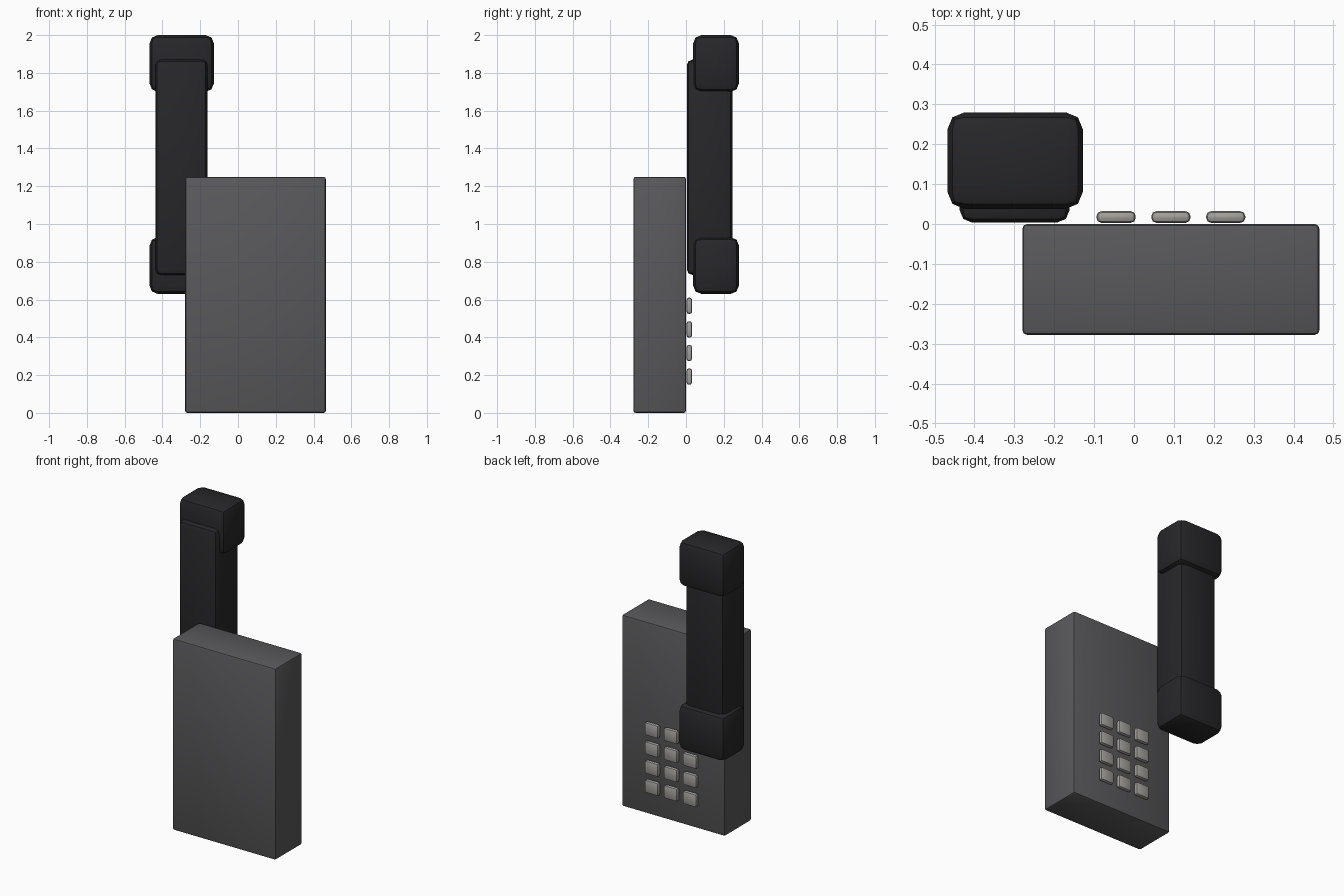
import bpy
import math

if "Cube" in bpy.data.objects:
    bpy.data.objects.remove(bpy.data.objects["Cube"])


def material(name, rgb):
    m = bpy.data.materials.new(name)
    m.diffuse_color = (*rgb, 1)
    m.use_nodes = True
    m.node_tree.nodes["Principled BSDF"].inputs["Base Color"].default_value = m.diffuse_color
    return m


def box(name, lo, hi, bevel, segments, mat):
    bpy.ops.mesh.primitive_cube_add(
        size=1, location=[(a + b) / 2 for a, b in zip(lo, hi)])
    ob = bpy.context.object
    ob.name = name
    ob.scale = [b - a for a, b in zip(lo, hi)]
    bpy.ops.object.transform_apply(location=False, rotation=False, scale=True)
    mod = ob.modifiers.new("Bevel", 'BEVEL')
    mod.width = bevel
    mod.segments = segments
    bpy.ops.object.modifier_apply(modifier="Bevel")
    bpy.ops.object.shade_smooth_by_angle(angle=math.radians(30))
    ob.data.materials.append(mat)
    return ob


grey = material("body_grey", (0.10, 0.10, 0.105))
black = material("handset_black", (0.02, 0.02, 0.022))
pale = material("key_pale", (0.36, 0.35, 0.33))

# Main housing
box("phone_body", (-0.28, -0.278, 0), (0.465, 0, 1.25), 0.012, 2, grey)

# Handset: grip with an earpiece and a mouthpiece
box("handset_grip", (-0.437, 0.004, 0.73), (-0.162, 0.245, 1.87), 0.03, 2, black)
for name, z in (("mouthpiece", 0.63), ("earpiece", 1.70)):
    box(name, (-0.468, 0.038, z), (-0.128, 0.28, z + 0.30), 0.043, 2, black)

# Keypad, three columns by four rows
for row in range(4):
    for col in range(3):
        x = -0.045 + 0.1375 * col
        z = 0.192 + 0.125 * row
        box(f"key_{row}_{col}", (x - 0.049, 0.003, z - 0.043),
            (x + 0.049, 0.032, z + 0.043), 0.012, 2, pale)
